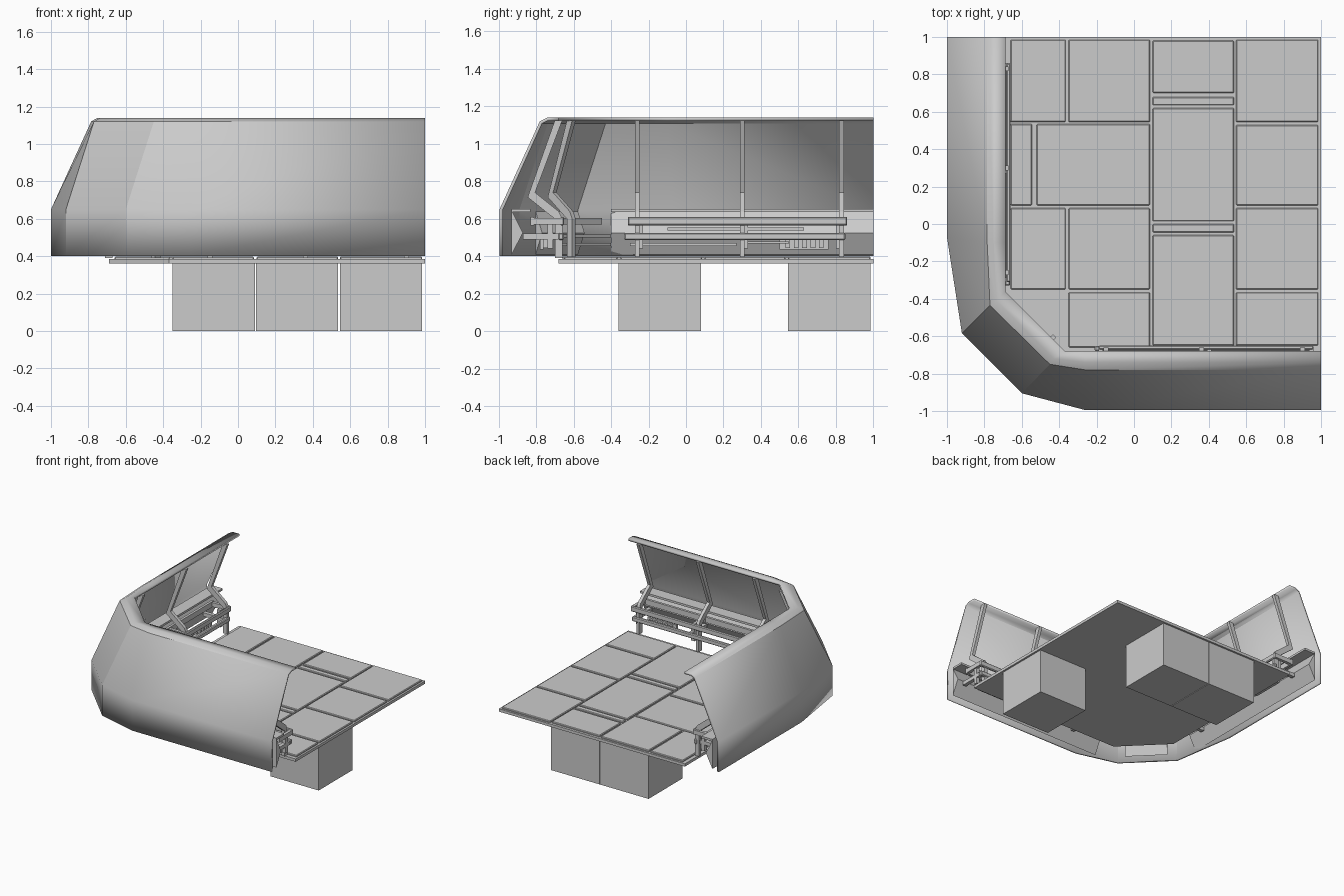
import bpy, bmesh, math
from mathutils import Vector

if "Cube" in bpy.data.objects:
    bpy.data.objects.remove(bpy.data.objects["Cube"])


def mesh_object(name, verts, faces):
    bm = bmesh.new()
    vs = [bm.verts.new(v) for v in verts]
    for f in faces:
        bm.faces.new([vs[i] for i in f])
    bmesh.ops.recalc_face_normals(bm, faces=bm.faces)
    me = bpy.data.meshes.new(name)
    bm.to_mesh(me)
    bm.free()
    ob = bpy.data.objects.new(name, me)
    bpy.context.collection.objects.link(ob)
    return ob


def prism(name, a, b):
    """Closed solid between two matching polygons."""
    n = len(a)
    faces = [range(n), range(2 * n - 1, n - 1, -1)]
    faces += [(i, (i + 1) % n, n + (i + 1) % n, n + i) for i in range(n)]
    return mesh_object(name, list(a) + list(b), faces)


def box(name, x0, x1, y0, y1, z0, z1):
    q = [(x0, y0), (x1, y0), (x1, y1), (x0, y1)]
    return prism(name, [(x, y, z0) for x, y in q], [(x, y, z1) for x, y in q])


def bevel(ob, w):
    m = ob.modifiers.new("bevel", 'BEVEL')
    m.width, m.segments = w, 1


class Wall:
    """Frame along a wall: s runs along it, d points outward from the floor edge."""
    def __init__(self, name, origin, along, out):
        self.name = name
        self.o, self.t, self.n = Vector(origin), Vector(along).normalized(), Vector(out).normalized()

    def p(self, s, d, z):
        v = self.o + self.t * s + self.n * d
        return (v.x, v.y, z)

    def extrude(self, part, profile, s0, s1):
        return prism(f"{self.name}_{part}", [self.p(s0, d, z) for d, z in profile],
                     [self.p(s1, d, z) for d, z in profile])

    def bar(self, part, s0, s1, d0, d1, z0, z1):
        return self.extrude(part, [(d0, z0), (d1, z0), (d1, z1), (d0, z1)], s0, s1)

    def rib(self, s):
        path = [(-0.02, 1.125), (0.125, 0.74), (0.0, 0.64), (-0.02, 0.6), (-0.02, 0.39)]
        outline = path + [(d + 0.04, z - (0.025 if i in (1, 2) else 0))
                          for i, (d, z) in reversed(list(enumerate(path)))]
        self.extrude("rib", outline, s - 0.013, s + 0.013)


# Outer armour shell: lofted from bottom edge to top lip
base = [(-1, 1), (-1, -0.07), (-0.92, -0.585), (-0.6, -0.905), (-0.26, -0.995), (1, -0.995)]
crest = [(-0.785, 1), (-0.785, -0.1), (-0.77, -0.435), (-0.45, -0.75), (-0.26, -0.78), (1, -0.78)]
top = [(-0.75, 1), (-0.75, -0.1), (-0.735, -0.41), (-0.43, -0.72), (-0.26, -0.74), (1, -0.74)]
lip = [(-0.688, 1), (-0.688, -0.1), (-0.688, -0.36), (-0.37, -0.68), (-0.26, -0.68), (1, -0.68)]
loops = [(base, 0.4), (base, 0.65), (crest, 1.12), (top, 1.14), (lip, 1.14)]
verts = [(x, y, z) for lp, z in loops for x, y in lp]
faces = [(r * 6 + i, r * 6 + i + 1, r * 6 + i + 7, r * 6 + i + 6) for r in range(4) for i in range(5)]
shell = mesh_object("outer_shell", verts, faces)
if shell.data.polygons[0].normal.x > 0:
    shell.data.flip_normals()
sol = shell.modifiers.new("thickness", 'SOLIDIFY')
sol.thickness, sol.offset = 0.018, -1
bpy.context.view_layer.objects.active = shell
shell.select_set(True)
bpy.ops.object.shade_smooth_by_angle(angle=math.radians(28))
shell.select_set(False)

# Floor slab with cut corner
plan = [(-0.69, 1), (-0.69, -0.36), (-0.37, -0.68), (1, -0.68), (1, 1)]
prism("floor_slab", [(x, y, 0.362) for x, y in plan], [(x, y, 0.385) for x, y in plan])

# Raised floor tiles, as columns of (x range, y ranges)
columns = [
    ((0.545, 0.985), [(0.545, 0.985), (0.1, 0.53), (-0.35, 0.085), (-0.65, -0.365)]),
    ((0.1, 0.535), [(0.7, 0.98), (0.635, 0.68), (0.015, 0.62), (-0.045, 0.0), (-0.65, -0.06)]),
    ((-0.35, 0.085), [(0.545, 0.985), (-0.35, 0.085), (-0.66, -0.365)]),
    ((-0.52, 0.085), [(0.1, 0.535)]),
    ((-0.66, -0.365), [(0.545, 0.985), (-0.35, 0.085)]),
    ((-0.66, -0.545), [(0.1, 0.535)]),
]
for (x0, x1), rows in columns:
    for y0, y1 in rows:
        bevel(box("floor_tile", x0, x1, y0, y1, 0.38, 0.398), 0.005)

# Support blocks under the floor
for x0, y0 in [(-0.35, 0.545), (0.095, 0.545), (0.545, -0.36)]:
    box("support_block", x0, x0 + 0.44, y0, y0 + 0.44, 0, 0.37)

left = Wall("left", (-0.69, 0), (0, 1), (-1, 0))
front = Wall("front", (0, -0.68), (1, 0), (0, -1))
corner = Wall("corner", (-0.53, -0.52), (1, -1), (-1, -1))

# Ribs standing against the inside of the shell
for wall, spots in ((left, (-0.26, 0.3, 0.83)), (front, (-0.15, 0.36, 0.9)), (corner, (0.13,))):
    for s in spots:
        wall.rib(s)

# Inner equipment along both straight walls
for wall, o in ((left, 0.0), (front, 0.12)):
    # wedge console and ledge behind the rails
    wall.extrude("console", [(0.25, 0.645), (0.19, 0.525), (0.25, 0.41)], -0.4, 1)
    wall.bar("ledge", -0.4, 1, 0.15, 0.25, 0.635, 0.652)
    # upper tray frame
    a, b = -0.31 + o, 0.86
    bevel(wall.bar("tray_front_rail", a, b + o / 1.2, -0.03, -0.008, 0.565, 0.61), 0.006)
    wall.bar("tray_back_rail", a, b + o / 1.2, 0.13, 0.15, 0.565, 0.61)
    for s in (a, 0.27 + o, b + o / 1.2 - 0.025):
        wall.bar("tray_crossbar", s, s + 0.025, -0.02, 0.14, 0.57, 0.605)
    # lower rail and brackets
    bevel(wall.bar("lower_rail", a - 0.02, b + o / 1.2 - 0.01, -0.028, 0.0, 0.487, 0.525), 0.006)
    for s in (-0.26 + o, 0.3 + o, 0.8 + o):
        wall.bar("bracket", s, s + 0.03, 0.0, 0.19, 0.49, 0.52)
        wall.bar("bracket_post", s, s + 0.03, 0.03, 0.06, 0.44, 0.58)
    # pipes
    wall.bar("upper_pipe", -0.1 + o, 0.63 + o, 0.03, 0.05, 0.537, 0.553)
    wall.bar("lower_pipe", -0.3 + o, 0.27 + o, 0.05, 0.07, 0.455, 0.47)
    wall.bar("long_pipe", 0.33 + o, 0.55 + o, 0.05, 0.07, 0.468, 0.478)
    # vent panel with slats
    wall.bar("vent_panel", 0.5 + o, 0.76 + o, 0.08, 0.1, 0.435, 0.5)
    for i in range(5):
        wall.bar("vent_slat", 0.53 + o + i * 0.045, 0.555 + o + i * 0.045, 0.06, 0.08, 0.445, 0.49)

# Corner rails joining the two sides
corner.extrude("console", [(0.24, 0.64), (0.19, 0.525), (0.24, 0.41)], -0.16, 0.16)
corner.bar("upper_rail", -0.18, 0.18, 0.08, 0.1, 0.57, 0.605)
for z in (0.455, 0.5):
    corner.bar("lower_rail", -0.2, 0.2, 0.03, 0.05, z, z + 0.015)
